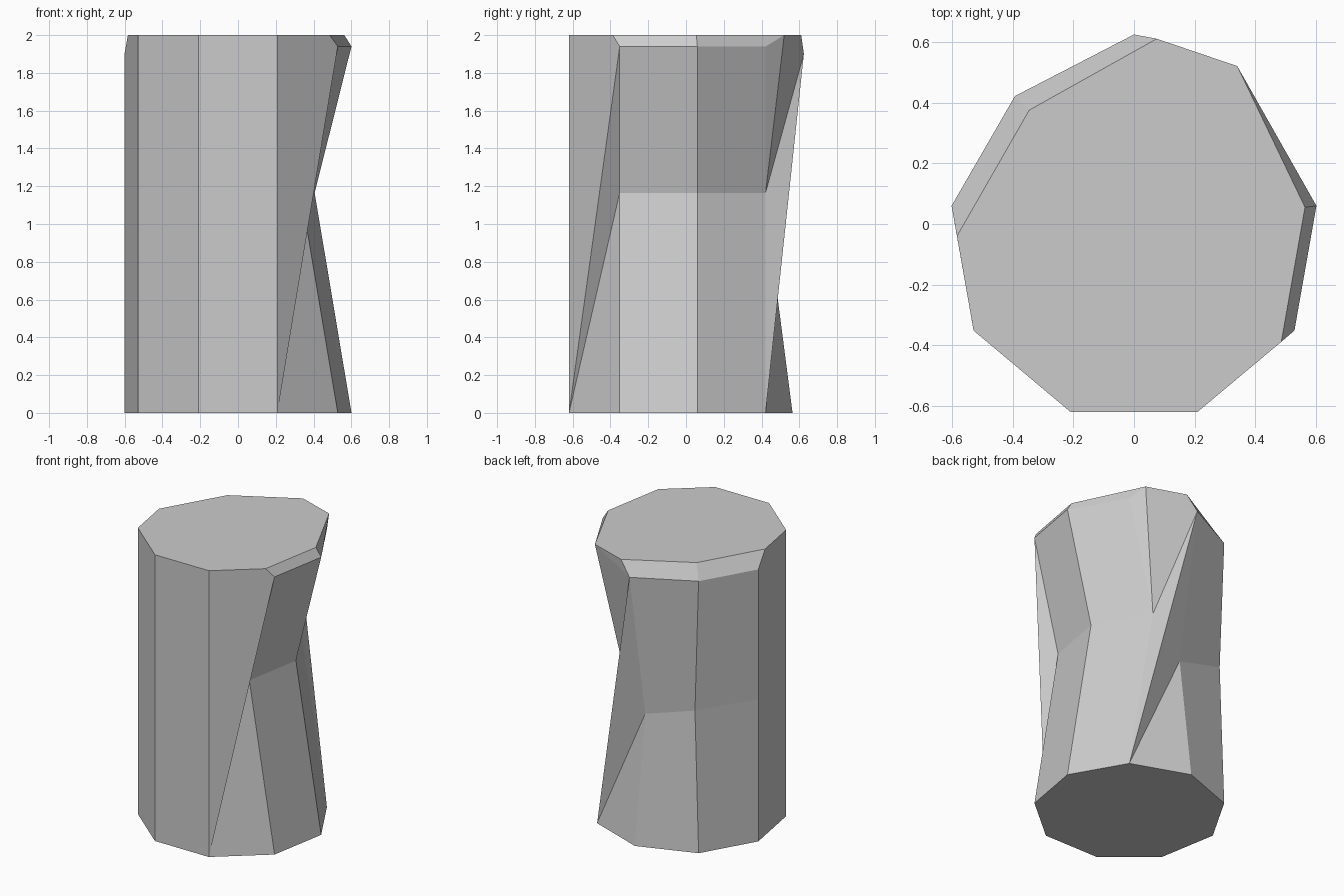
import bpy, bmesh, math

if "Cube" in bpy.data.objects:
    bpy.data.objects.remove(bpy.data.objects["Cube"])

R, CY, H = 0.61, -0.046, 2.0
bm = bmesh.new()
P = {}


def put(name, x, y, z):
    P[name] = bm.verts.new((x, y, z))


# Nine-sided base, columns A..I counter-clockwise from the front right corner
base = {}
for i, c in enumerate("ABCDEFGHI"):
    a = math.radians(-70 + 40 * i)
    base[c] = (R * math.cos(a), R * math.sin(a) + CY)
    put(c + "0", *base[c], 0)

# Straight columns at the front left reach the top
for c in "AHI":
    put(c + "3", *base[c], H)

# Waist: right side pushed in along x, back pushed in less
for c in "BCD":
    x, y = base[c]
    put(c + "1", x - 0.195, y, 1.165)
    put(c + "2", x, y, 1.94)
put("E1", 0.0, 0.45, 0.88)
put("F1", -0.36, 0.415, 0.985)
put("G1", *base["G"], 0.995)

# Lower rim of the chipped back left edge
put("E2", 0.0, 0.624, 1.90)
put("F2", *base["F"], 1.90)
put("G2", *base["G"], 1.90)

# Top outline inside the chips
for c, x, y in (("B", 0.485, -0.388), ("C", 0.563, 0.055), ("D", 0.34, 0.52),
                ("E", 0.075, 0.61), ("F", -0.345, 0.375), ("G", -0.583, -0.04)):
    put(c + "3", x, y, H)

faces = [
    # caps
    "I0 H0 G0 F0 E0 D0 C0 B0 A0", "A3 B3 C3 D3 E3 F3 G3 H3 I3",
    # straight sides
    "G0 H0 H3 G3 G2 G1", "H0 I0 I3 H3", "I0 A0 A3 I3",
    # front right side, split along its ridge
    "A0 B2 B3 A3", "A0 B0 B1", "A0 B1 B2",
    # back right side, split along its ridge
    "D0 E0 E1", "D0 E1 E2", "D0 E2 D1", "D1 E2 D3", "D1 D3 D2", "E2 E3 D3",
]
# creased sides: lower panel, upper panel, top chip
for a, b in ("BC", "CD", "EF", "FG"):
    for k in range(3):
        faces.append(f"{a}{k} {b}{k} {b}{k+1} {a}{k+1}")

for f in faces:
    bm.faces.new([P[n] for n in f.split()])
bm.normal_update()

mesh = bpy.data.meshes.new("chipped_pillar")
bm.to_mesh(mesh)
bm.free()
obj = bpy.data.objects.new("chipped_pillar", mesh)
bpy.context.collection.objects.link(obj)
